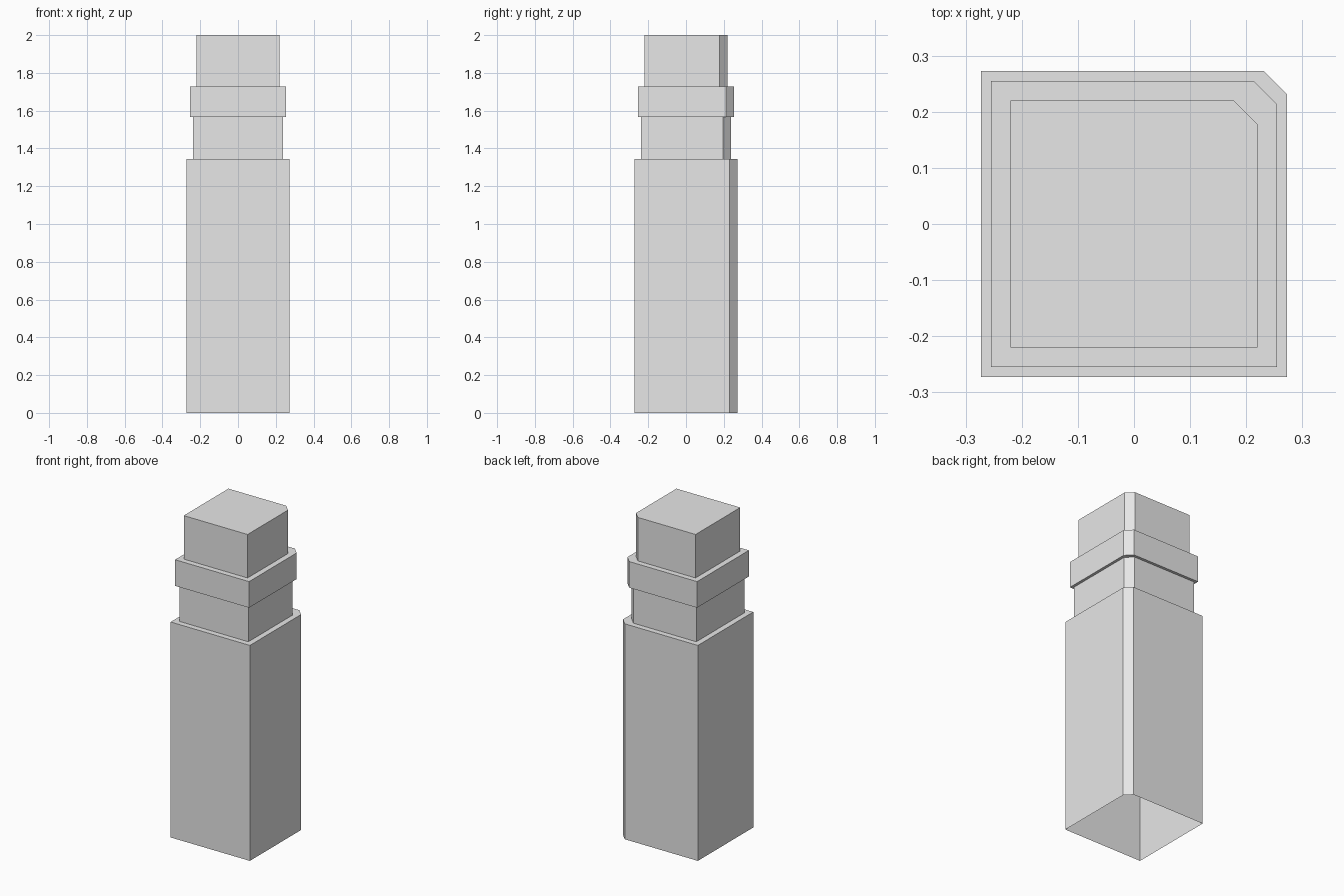
import bpy
import bmesh

cube = bpy.data.objects.get("Cube")
if cube:
    bpy.data.objects.remove(cube, do_unlink=True)

# One plain grey for the whole tower
grey = bpy.data.materials.new("light_grey")
grey.use_nodes = True
colour = (0.8, 0.8, 0.8, 1)
grey.diffuse_color = colour
grey.node_tree.nodes["Principled BSDF"].inputs["Base Color"].default_value = colour

CUT = 0.042  # size of the bevelled back corner


def outline(r):
    """Square of half-width r with its +x +y corner cut off."""
    return [(-r, -r), (r, -r), (r, r - CUT), (r - CUT, r), (-r, r)]


def tier(name, rings, capped=False):
    """Skin a stack of (half_width, height) outlines, open underneath."""
    bm = bmesh.new()
    loops = [[bm.verts.new((x, y, z)) for x, y in outline(r)] for r, z in rings]
    for low, high in zip(loops, loops[1:]):
        for i in range(len(low)):
            j = (i + 1) % len(low)
            bm.faces.new((low[i], low[j], high[j], high[i]))
    if capped:
        bm.faces.new(loops[-1])
    mesh = bpy.data.meshes.new(name)
    bm.to_mesh(mesh)
    bm.free()
    mesh.materials.append(grey)
    bpy.context.collection.objects.link(bpy.data.objects.new(name, mesh))


# Half-widths and level heights
BODY, NECK, COLLAR, TOP = 0.273, 0.238, 0.255, 0.22
SHOULDER, COLLAR_BASE, COLLAR_TOP, HEIGHT = 1.343, 1.566, 1.729, 2.0

# Tall body with its shoulder ledge
tier("body", [(BODY, 0), (BODY, SHOULDER), (NECK, SHOULDER)])
# Recessed neck
tier("neck", [(NECK, SHOULDER), (NECK, COLLAR_BASE)])
# Projecting collar with ledges below and above
tier("collar", [(NECK, COLLAR_BASE), (COLLAR, COLLAR_BASE),
                (COLLAR, COLLAR_TOP), (TOP, COLLAR_TOP)])
# Closed top block
tier("top_block", [(TOP, COLLAR_TOP), (TOP, HEIGHT)], capped=True)
